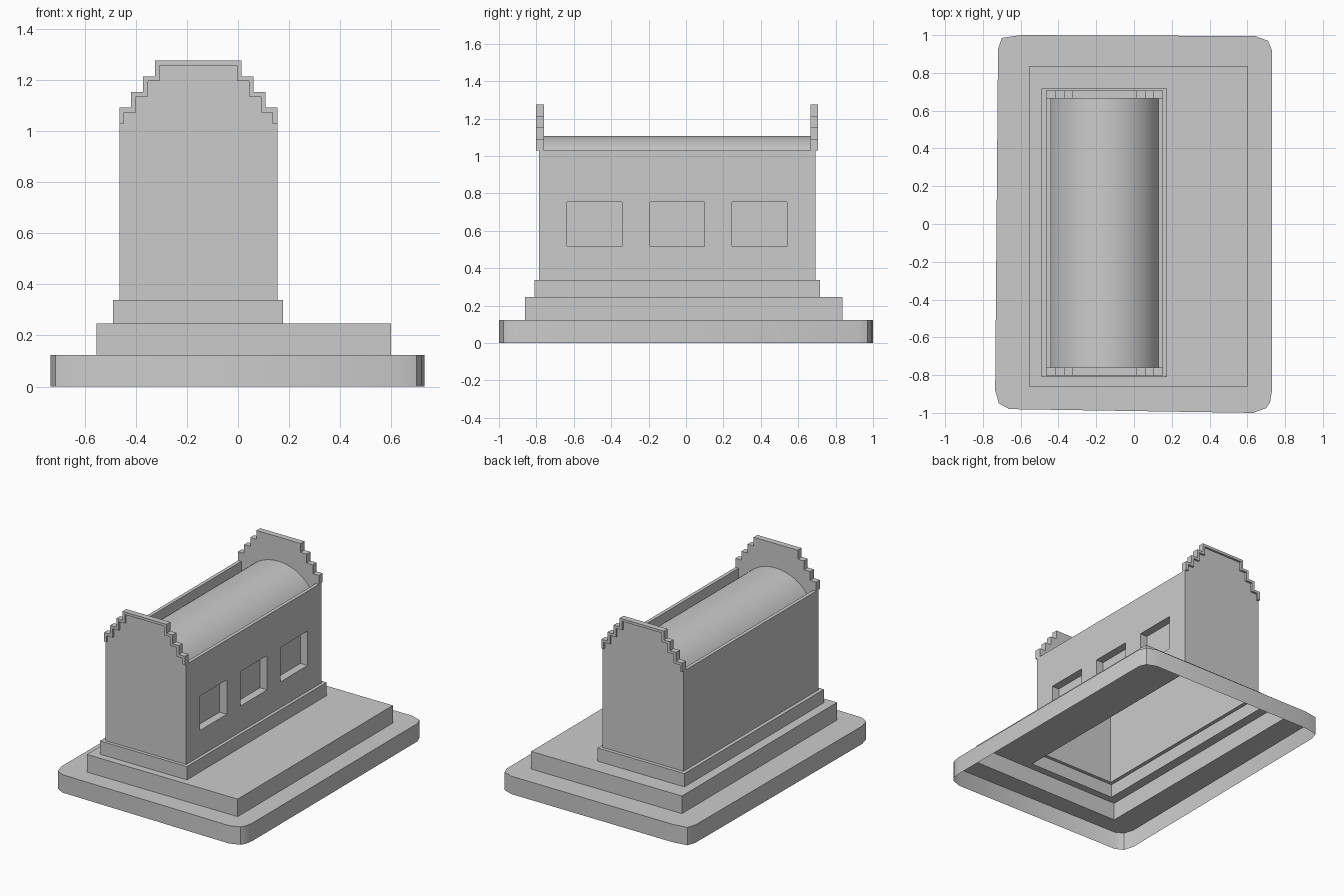
import bpy, bmesh, math
from mathutils import Vector

if "Cube" in bpy.data.objects:
    bpy.data.objects.remove(bpy.data.objects["Cube"])

X0, X1, Y0, Y1 = -0.465, 0.154, -0.787, 0.692    # hall footprint
Z_FLOOR, Z_EAVE = 0.338, 1.03
XC = (X0 + X1) / 2


def finish(bm, name, smooth=False):
    mesh = bpy.data.meshes.new(name)
    bm.to_mesh(mesh)
    bm.free()
    ob = bpy.data.objects.new(name, mesh)
    bpy.context.collection.objects.link(ob)
    if smooth:
        bpy.ops.object.select_all(action='DESELECT')
        ob.select_set(True)
        bpy.context.view_layer.objects.active = ob
        bpy.ops.object.shade_smooth_by_angle(angle=math.radians(30))
    return ob


def rect(x0, x1, y0, y1):
    return [(x0, y0), (x1, y0), (x1, y1), (x0, y1)]


def tier(name, outline, z0, z1, hole, smooth=False):
    """Open-bottomed step: vertical skirt plus a ledge around the next tier."""
    bm = bmesh.new()
    low = [bm.verts.new((x, y, z0)) for x, y in outline]
    top = [bm.verts.new((x, y, z1)) for x, y in outline]
    inner = [bm.verts.new((x, y, z1)) for x, y in hole]
    n = len(outline)
    for i in range(n):
        j = (i + 1) % n
        bm.faces.new((low[i], low[j], top[j], top[i]))
    edges = [bm.edges.get((top[i], top[(i + 1) % n])) for i in range(n)]
    edges += [bm.edges.new((inner[i], inner[(i + 1) % 4])) for i in range(4)]
    res = bmesh.ops.triangle_fill(bm, use_beauty=True, edges=edges)
    for f in [g for g in res['geom'] if isinstance(g, bmesh.types.BMFace)]:
        f.normal_update()
        if f.normal.z < 0:
            f.normal_flip()
    return finish(bm, name, smooth)


def prism_y(name, profile, y0, y1):
    """Closed x-z profile extruded along y."""
    bm = bmesh.new()
    face = bm.faces.new([bm.verts.new((x, y0, z)) for x, z in profile])
    ext = bmesh.ops.extrude_face_region(bm, geom=[face], use_keep_orig=True)
    moved = [v for v in ext['geom'] if isinstance(v, bmesh.types.BMVert)]
    bmesh.ops.translate(bm, verts=moved, vec=Vector((0, y1 - y0, 0)))
    bmesh.ops.recalc_face_normals(bm, faces=bm.faces)
    return finish(bm, name)


# Stepped base, hollow underneath
ground = [(-0.66, -0.98), (0.63, -1.0), (0.70, -0.975), (0.72, -0.945), (0.73, -0.885),
          (0.73, 0.92), (0.71, 0.97), (0.64, 0.995), (-0.60, 1.0), (-0.70, 0.985),
          (-0.72, 0.925), (-0.735, -0.88), (-0.715, -0.95)]
platform = rect(-0.555, 0.60, -0.86, 0.837)
plinth = rect(-0.49, 0.176, -0.81, 0.717)
tier("ground_slab", ground, 0, 0.124, platform, smooth=True)
tier("platform", platform, 0.124, 0.246, plinth)
tier("plinth", plinth, 0.246, Z_FLOOR, rect(X0, X1, Y0, Y1))

# Hall walls: plain on three sides
bm = bmesh.new()
corners = [(X1, Y1), (X0, Y1), (X0, Y0), (X1, Y0)]
for (ax, ay), (bx, by) in zip(corners, corners[1:]):
    bm.faces.new([bm.verts.new(p) for p in ((ax, ay, Z_FLOOR), (bx, by, Z_FLOOR),
                                            (bx, by, Z_EAVE), (ax, ay, Z_EAVE))])
bmesh.ops.remove_doubles(bm, verts=bm.verts, dist=1e-5)
finish(bm, "plain_walls")

# Window wall: a grid whose window cells are pushed inward
ys = [Y0, -0.635, -0.343, -0.193, 0.099, 0.247, 0.541, Y1]
zs = [Z_FLOOR, 0.516, 0.754, Z_EAVE]
bm = bmesh.new()
grid = [[bm.verts.new((X1, y, z)) for z in zs] for y in ys]
windows = []
for i in range(len(ys) - 1):
    for j in range(len(zs) - 1):
        f = bm.faces.new((grid[i][j], grid[i + 1][j], grid[i + 1][j + 1], grid[i][j + 1]))
        if i % 2 and j == 1:
            windows.append(f)
bm.normal_update()
ext = bmesh.ops.extrude_face_region(bm, geom=windows)
bmesh.ops.translate(bm, vec=Vector((-0.055, 0, 0)),
                    verts=[v for v in ext['geom'] if isinstance(v, bmesh.types.BMVert)])
left = [f for f in windows if f.is_valid]
if left:
    bmesh.ops.delete(bm, geom=left, context='FACES_ONLY')
finish(bm, "window_wall")

# Barrel roof sunk between low parapets
half, rise, z_spring = 0.285, 0.20, 0.908
radius = (half ** 2 + rise ** 2) / (2 * rise)
spread = math.asin(half / radius)
arc = []
for k in range(33):
    a = spread * (1 - 2 * k / 32)
    arc.append((XC + radius * math.sin(a), z_spring + rise - radius * (1 - math.cos(a))))
section = ([(X1, Z_EAVE), (XC + half, Z_EAVE)] + arc +
           [(XC - half, Z_EAVE), (X0, Z_EAVE)])
bm = bmesh.new()
rows = [[bm.verts.new((x, y, z)) for x, z in section] for y in (Y0 + 0.01, Y1 - 0.01)]
for k in range(len(section) - 1):
    bm.faces.new((rows[0][k], rows[1][k], rows[1][k + 1], rows[0][k + 1])[::-1])
bm.normal_update()
if sum(f.normal.z * f.calc_area() for f in bm.faces) < 0:
    bmesh.ops.reverse_faces(bm, faces=bm.faces)
finish(bm, "barrel_roof", smooth=True)


# Stepped gables with a projecting stepped coping
def stairs(inset):
    """Stair outline from lower left to lower right, shrunk by inset."""
    w = (X1 - X0) / 2 - inset
    right = [(w, Z_EAVE)]
    for k in range(4):
        z = 1.092 + 0.0613 * k - inset
        right += [(w - 0.0468 * k, z)]
        if k < 3:
            right += [(w - 0.0468 * (k + 1), z)]
    return [(XC - x, z) for x, z in right] + [(XC + x, z) for x, z in reversed(right)]


outer, inner = stairs(0), stairs(0.018)
panel = [(X0, z_spring), (X0, Z_EAVE)] + inner + [(X1, Z_EAVE), (X1, z_spring)]
for name, wall, out in (("front", Y0, -1), ("back", Y1, 1)):
    inside = wall - out * 0.027
    prism_y(name + "_gable", panel, wall, inside)
    prism_y(name + "_coping", outer + inner[::-1], wall + out * 0.014, inside)
